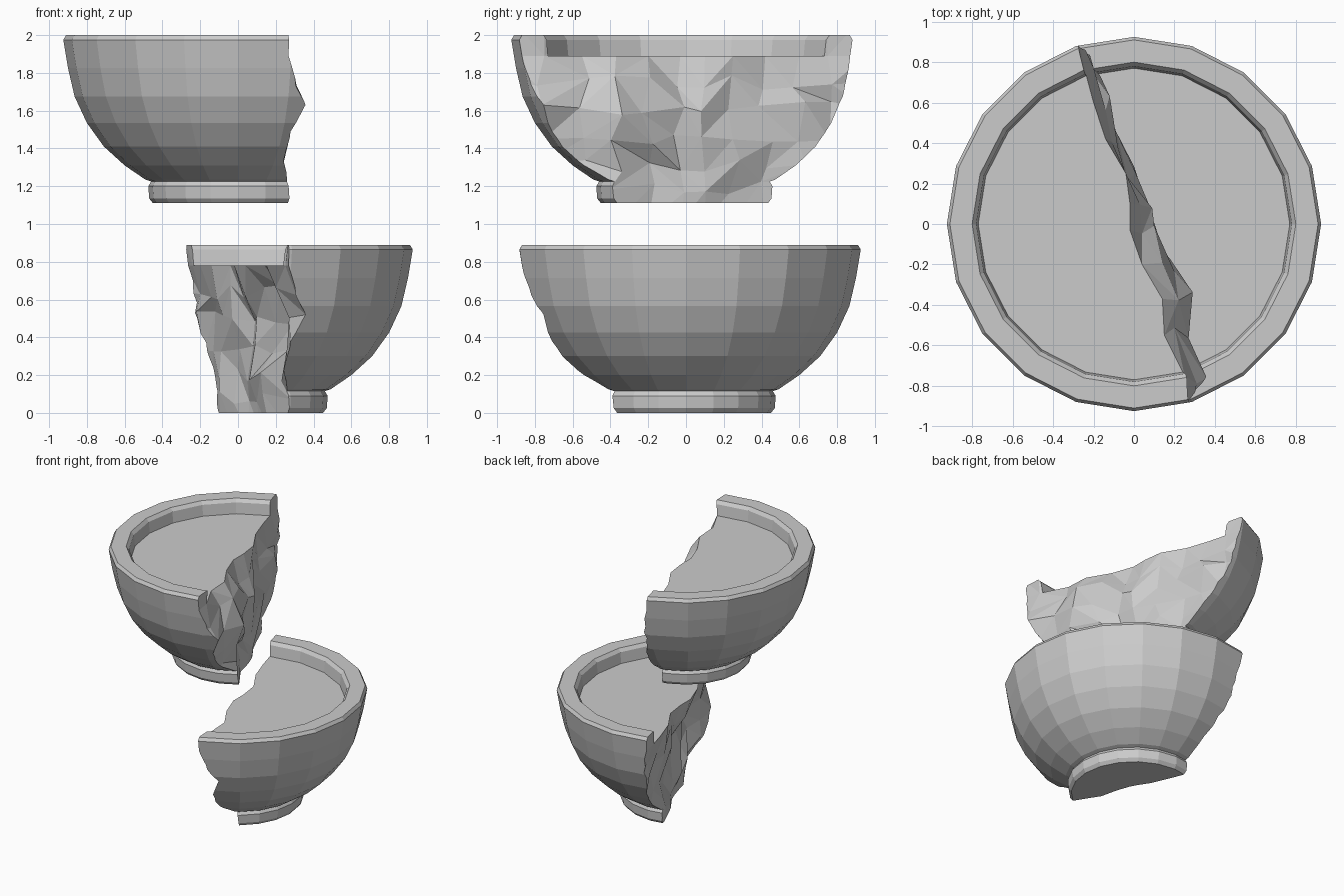
import bpy, bmesh, math, random

if "Cube" in bpy.data.objects:
    bpy.data.objects.remove(bpy.data.objects["Cube"])

random.seed(4)
SIDES = 20
LIFT = 1.11

# bowl profile (radius, z): foot, curved wall, rim, shallow recess with flat filling
PROFILE = [(0.45, 0.0), (0.47, 0.025), (0.475, 0.09), (0.46, 0.115),
           (0.49, 0.125), (0.60, 0.20), (0.71, 0.30), (0.80, 0.425), (0.865, 0.565),
           (0.90, 0.715), (0.925, 0.865), (0.91, 0.89), (0.80, 0.89),
           (0.78, 0.865), (0.77, 0.78)]


def mesh_object(name, bm):
    bmesh.ops.recalc_face_normals(bm, faces=bm.faces)
    me = bpy.data.meshes.new(name)
    bm.to_mesh(me)
    bm.free()
    ob = bpy.data.objects.new(name, me)
    bpy.context.collection.objects.link(ob)
    return ob


def make_bowl(name):
    bm = bmesh.new()
    rings = []
    for r, z in PROFILE:
        rings.append([bm.verts.new((r * math.cos(2 * math.pi * i / SIDES),
                                    r * math.sin(2 * math.pi * i / SIDES), z))
                      for i in range(SIDES)])
    for a, b in zip(rings, rings[1:]):
        for i in range(SIDES):
            j = (i + 1) % SIDES
            bm.faces.new((a[i], a[j], b[j], b[i]))
    bm.faces.new(rings[0])
    bm.faces.new(rings[-1])
    return mesh_object(name, bm)


# break surface: x offset for each height (rows) along the y stations
YS = [-0.95, -0.75, -0.55, -0.37, -0.2, -0.03, 0.1, 0.25, 0.42, 0.6, 0.75, 0.95]
BREAK = {
    -0.10: [.28, .28, .28, .28, .17, .12, .05, -.02, -.09, -.14, -.14, -.14],
    0.08: [.28, .28, .28, .28, .13, .10, .06, -.02, -.10, -.14, -.14, -.14],
    0.20: [.24, .25, .24, .23, .12, .06, .05, .00, -.10, -.13, -.14, -.15],
    0.35: [.28, .28, .26, .27, .18, .09, .08, .01, -.09, -.13, -.18, -.20],
    0.50: [.33, .36, .27, .29, .20, .10, .09, -.03, -.08, -.12, -.22, -.25],
    0.64: [.28, .31, .20, .22, .14, .04, .03, -.04, -.11, -.14, -.20, -.29],
    0.78: [.28, .25, .15, .14, .04, -.02, -.02, -.04, -.14, -.20, -.24, -.28],
    1.00: [.28, .27, .15, .14, .04, -.02, -.02, -.04, -.14, -.20, -.25, -.30],
}


def make_cutter():
    bm = bmesh.new()
    rows, n = [], len(YS)
    zs = list(BREAK)
    for k, z in enumerate(zs):
        row = []
        for i, y in enumerate(YS):
            inner = 0 < i < n - 1 and 0 < k < len(zs) - 2
            dy, dz = (random.uniform(-.04, .04), random.uniform(-.04, .04)) if inner else (0, 0)
            row.append(bm.verts.new((BREAK[z][i], y + dy, z + dz)))
        rows.append(row)
    for a, b in zip(rows, rows[1:]):
        for i in range(n - 1):
            p, q, r, s = a[i], a[i + 1], b[i + 1], b[i]
            tris = [(p, q, r), (p, r, s)] if random.random() < 0.5 else [(p, q, s), (q, r, s)]
            for t in tris:
                bm.faces.new(t)
    # close the break surface into a solid reaching past the bowl on +x
    edge = rows[0] + [r[-1] for r in rows[1:]] + rows[-1][-2::-1] + [r[0] for r in rows[-2:0:-1]]
    back = [bm.verts.new((1.5, v.co.y, v.co.z)) for v in edge]
    for i in range(len(edge)):
        j = (i + 1) % len(edge)
        bm.faces.new((edge[i], edge[j], back[j], back[i]))
    bm.faces.new(back)
    ob = mesh_object("break_cutter", bm)
    ob.hide_render = True
    return ob


# two broken halves sharing the same break
cutter = make_cutter()
for name, op in (("bowl_left_half", 'DIFFERENCE'), ("bowl_right_half", 'INTERSECT')):
    half = make_bowl(name)
    mod = half.modifiers.new("break", 'BOOLEAN')
    mod.operation = op
    mod.solver = 'EXACT'
    mod.object = cutter
    bpy.context.view_layer.objects.active = half
    bpy.ops.object.modifier_apply(modifier=mod.name)
    if op == 'DIFFERENCE':
        half.location.z = LIFT
bpy.data.objects.remove(cutter)
